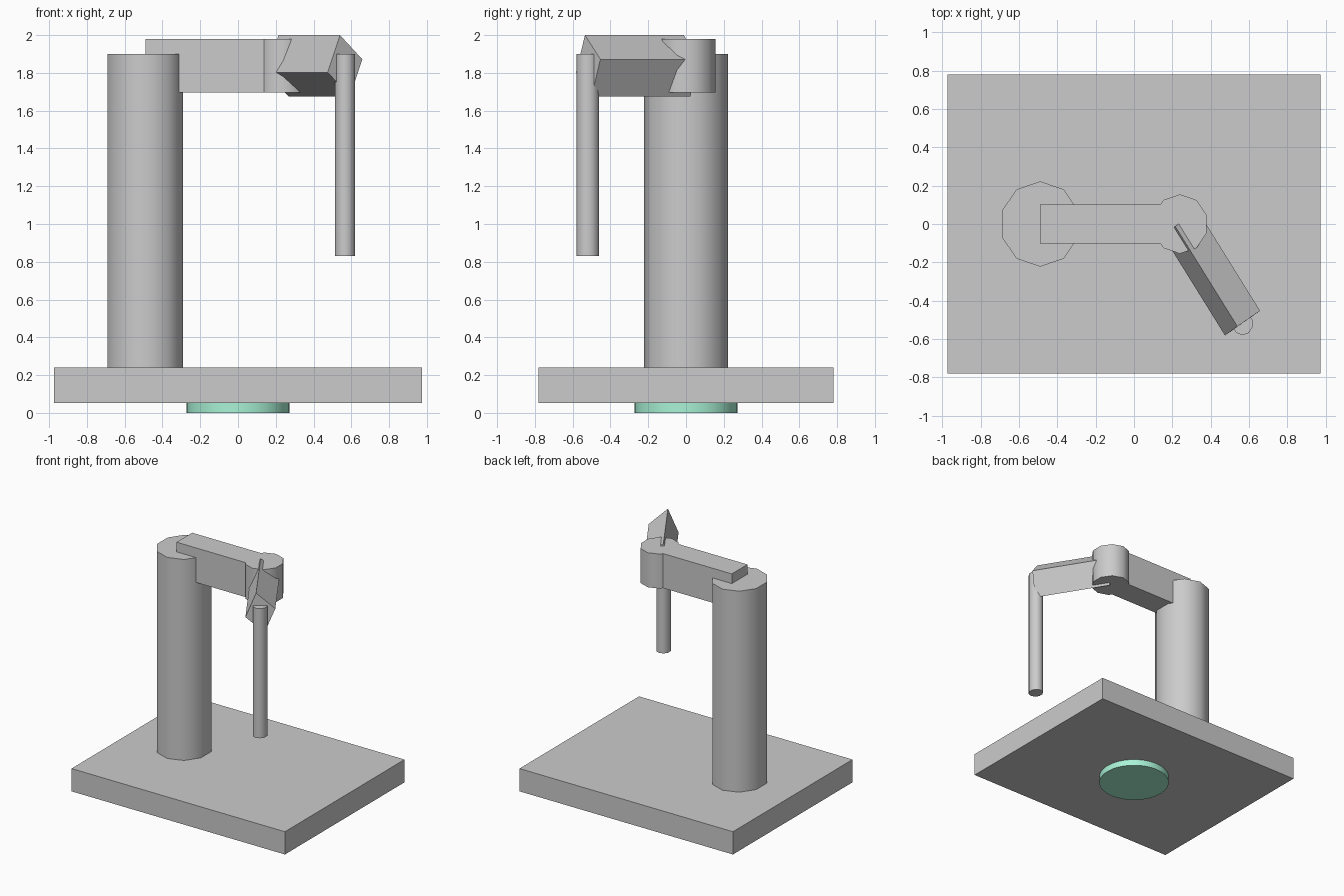
import bpy, bmesh, math
from mathutils import Vector

if "Cube" in bpy.data.objects:
    bpy.data.objects.remove(bpy.data.objects["Cube"])


def make(name, bm, smooth=False):
    bmesh.ops.recalc_face_normals(bm, faces=bm.faces)
    mesh = bpy.data.meshes.new(name)
    bm.to_mesh(mesh)
    bm.free()
    ob = bpy.data.objects.new(name, mesh)
    bpy.context.collection.objects.link(ob)
    if smooth:
        bpy.ops.object.select_all(action='DESELECT')
        ob.select_set(True)
        bpy.context.view_layer.objects.active = ob
        bpy.ops.object.shade_smooth_by_angle(angle=math.radians(40))
    return ob


def extrude(name, profile, offset, smooth=False):
    """Sweep a closed profile of 3D points along an offset."""
    bm = bmesh.new()
    face = bm.faces.new([bm.verts.new(p) for p in profile])
    res = bmesh.ops.extrude_face_region(bm, geom=[face], use_keep_orig=True)
    top = [g for g in res['geom'] if isinstance(g, bmesh.types.BMVert)]
    bmesh.ops.translate(bm, verts=top, vec=Vector(offset))
    return make(name, bm, smooth)


def box(name, x0, x1, y0, y1, z0, z1):
    return extrude(name, [(x0, y0, z0), (x1, y0, z0), (x1, y1, z0), (x0, y1, z0)],
                   (0, 0, z1 - z0))


def post(name, cx, cy, rx, ry, z0, z1, sides=10):
    ring = [math.pi / 2 + 2 * math.pi * i / sides for i in range(sides)]
    return extrude(name, [(cx + rx * math.cos(a), cy + ry * math.sin(a), z0) for a in ring],
                   (0, 0, z1 - z0), smooth=True)


# Base plate and green foot disc
box("base_plate", -0.975, 0.975, -0.78, 0.78, 0.052, 0.24)
foot = post("foot_disc", 0, 0, 0.272, 0.272, 0, 0.055, sides=32)
green = bpy.data.materials.new("green")
green.diffuse_color = (0.4, 0.9, 0.68, 1)
green.use_nodes = True
green.node_tree.nodes["Principled BSDF"].inputs["Base Color"].default_value = green.diffuse_color
foot.data.materials.append(green)

# Column, upper arm and elbow joint
post("column", -0.49, 0, 0.21, 0.223, 0.2, 1.9)
box("upper_arm", -0.49, 0.24, -0.102, 0.102, 1.695, 1.98)
post("elbow_joint", 0.24, 0, 0.146, 0.155, 1.695, 1.98)

# Tilted forearm, swept from its slanted end face back to the elbow
extrude("forearm", [(0.54, -0.535, 2.0), (0.658, -0.453, 1.872),
                    (0.593, -0.5, 1.675), (0.475, -0.582, 1.803)],
        (-0.325, 0.523, 0))

# Tool rod hanging from the forearm tip
post("tool_rod", 0.567, -0.52, 0.055, 0.06, 0.83, 1.9)
